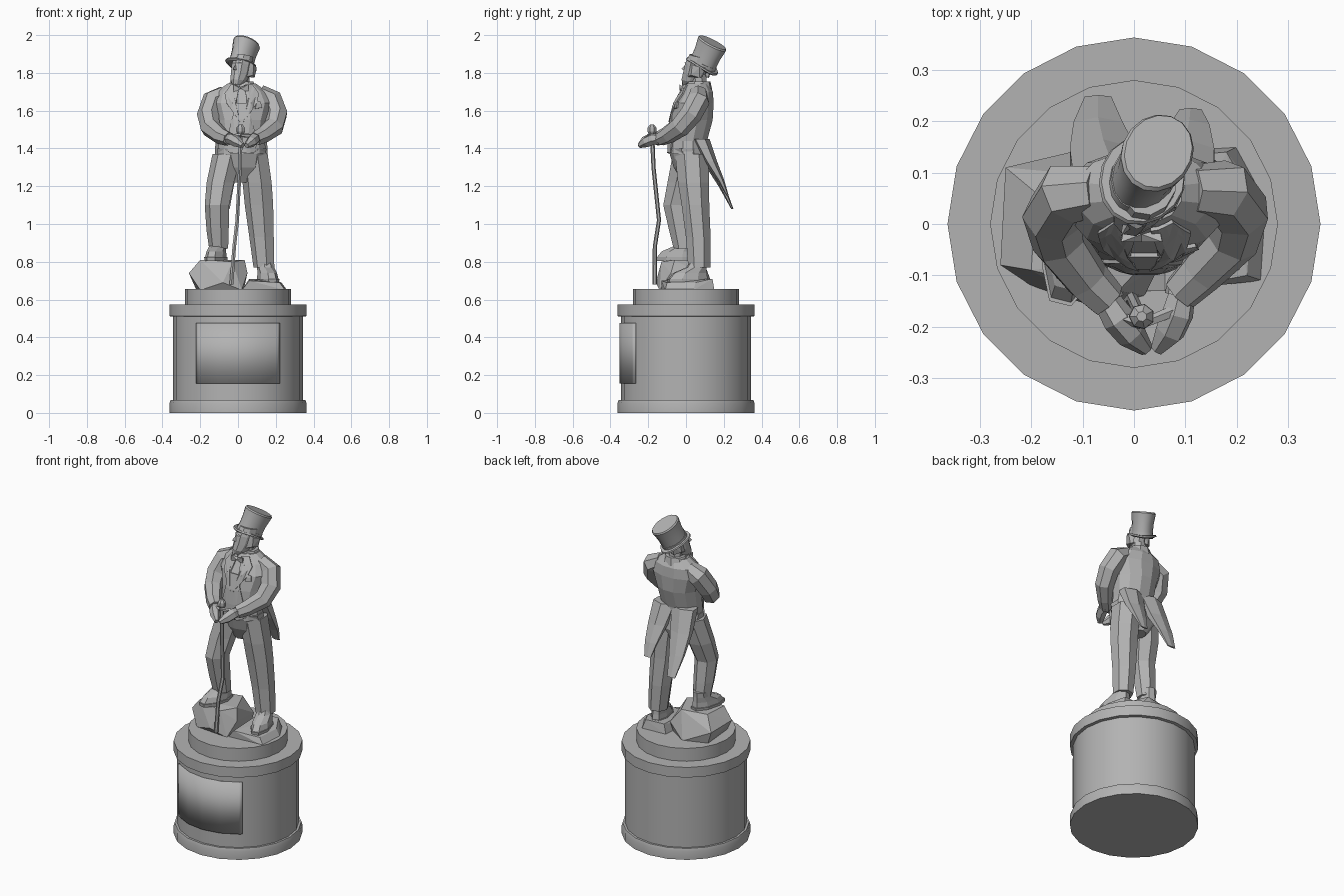
import bpy
import bmesh
from math import sin, cos, pi, radians
from mathutils import Matrix, Vector
from mathutils.bvhtree import BVHTree

default_cube = bpy.data.objects.get("Cube")
if default_cube:
    bpy.data.objects.remove(default_cube, do_unlink=True)

# One weathered stone colour for the whole monument
stone = bpy.data.materials.new("grey stone")
stone.use_nodes = True
stone_colour = (0.45, 0.45, 0.45, 1)
stone.diffuse_color = stone_colour
stone.node_tree.nodes["Principled BSDF"].inputs["Base Color"].default_value = stone_colour


def finish(name, bm, smooth=False):
    """Turn a bmesh into a named stone object."""
    bmesh.ops.recalc_face_normals(bm, faces=bm.faces[:])
    mesh = bpy.data.meshes.new(name)
    bm.to_mesh(mesh)
    bm.free()
    mesh.materials.append(stone)
    obj = bpy.data.objects.new(name, mesh)
    bpy.context.collection.objects.link(obj)
    if smooth:
        bpy.ops.object.select_all(action="DESELECT")
        obj.select_set(True)
        bpy.context.view_layer.objects.active = obj
        bpy.ops.object.shade_smooth_by_angle(angle=radians(30))
    return obj


def loft(name, rings, sides=8, tube=False, frame=None, smooth=False, curl=0, offset=0.5):
    """Skin elliptical rings (x, y, z, rx, ry); a tube turns them along its path."""
    bm = bmesh.new()
    centres = [Vector(ring[:3]) for ring in rings]
    tangent = Vector((0, 0, 1))
    turn = Matrix.Identity(3)
    loops = []
    for i, ring in enumerate(rings):
        if tube:
            ahead = centres[min(i + 1, len(rings) - 1)] - centres[max(i - 1, 0)]
            ahead.normalize()
            turn = tangent.rotation_difference(ahead).to_matrix() @ turn
            tangent = ahead
        loop = []
        for k in range(sides):
            a = 2 * pi * (k + offset) / sides
            local = Vector((ring[3] * cos(a), ring[-1] * sin(a), curl * cos(a) ** 2))
            loop.append(bm.verts.new(centres[i] + turn @ local))
        loops.append(loop)
    for low, high in zip(loops, loops[1:]):
        for k in range(sides):
            n = (k + 1) % sides
            bm.faces.new((low[k], low[n], high[n], high[k]))
    bm.faces.new(loops[0][::-1])
    bm.faces.new(loops[-1])
    if frame:
        bm.transform(frame)
    return finish(name, bm, smooth)


def hull(name, points, frame=None):
    """Faceted solid around a few corner points."""
    bm = bmesh.new()
    for p in points:
        bm.verts.new(p)
    bmesh.ops.convex_hull(bm, input=bm.verts[:])
    if frame:
        bm.transform(frame)
    return finish(name, bm)


def cloth_plate(name, outline, body, lift=0.007):
    """Thin plate laid on the front of a body, outlined in x and z."""
    bm = bmesh.new()
    bm.faces.new([bm.verts.new((x, -1, z)) for x, z in outline])
    bmesh.ops.triangulate(bm, faces=bm.faces[:])
    bmesh.ops.subdivide_edges(bm, edges=bm.edges[:], cuts=2, use_grid_fill=True)
    for v in bm.verts:
        hit = body.ray_cast(v.co, Vector((0, 1, 0)))[0]
        v.co.y = (hit.y if hit else 0) - lift
    obj = finish(name, bm)
    solid = obj.modifiers.new("thickness", "SOLIDIFY")
    solid.thickness = 0.008
    solid.offset = 0
    return obj


# Pedestal: moulded drum with a smaller step on top
profile = [(0, .363), (.05, .363), (.068, .357), (.068, .344), (.51, .344),
           (.512, .363), (.575, .363), (.575, .28), (.655, .28)]
loft("pedestal", [(0, 0, z, r, r) for z, r in profile], sides=20, smooth=True, offset=0)

# Curved plaque on the pedestal front
bm = bmesh.new()
columns = []
for degrees in (-39, -36, -18, 0, 18, 36, 39):
    a = radians(degrees)
    columns.append([bm.verts.new((.353 * sin(a), -.353 * cos(a), z)) for z in (.155, .475)])
for a, b in zip(columns, columns[1:]):
    bm.faces.new((a[0], b[0], b[1], a[1]))
plaque = finish("plaque", bm, smooth=True)
backing = plaque.modifiers.new("thickness", "SOLIDIFY")
backing.thickness = 0.016

# Rocks under the feet
hull("large_rock", [(-.2, -.12, .65), (-.22, .1, .65), (-.08, .15, .65), (.03, .08, .65),
                    (.02, -.14, .65), (-.08, -.16, .69), (-.26, -.08, .74), (-.25, .11, .73),
                    (.05, -.08, .74), (.04, .1, .72), (-.2, -.09, .81), (-.19, .06, .81),
                    (-.03, -.13, .8), (.035, -.06, .81), (-.03, .09, .81)])
hull("small_rock", [(.02, -.13, .65), (.25, -.11, .65), (.26, .04, .65), (.2, .15, .65),
                    (.04, .14, .65), (.06, -.13, .7), (.22, -.1, .69), (.23, .05, .69),
                    (.18, .14, .71), (.06, .13, .71)])


# Shoes: long sole narrowing up to the ankle
def shoe(name, x, y, z, yaw):
    frame = Matrix.Translation((x, y, z)) @ Matrix.Rotation(radians(yaw), 4, "Z")
    loft(name + "_sole", [(0, -.03, 0, .055, .115), (0, -.03, .02, .057, .118)], frame=frame)
    loft(name, [(0, -.03, .02, .052, .11), (0, -.02, .05, .048, .095),
                (0, .015, .08, .045, .055), (0, .025, .11, .045, .045)], frame=frame)


shoe("right_shoe", -.11, -.02, .805, -14)
shoe("left_shoe", .15, .04, .69, 14)

# Trousers
loft("right_trouser_leg", [(-.1, -.015, .87, .053, .052), (-.105, -.03, .97, .062, .062),
                           (-.108, -.05, 1.1, .068, .072), (-.09, -.015, 1.22, .076, .085),
                           (-.055, .02, 1.37, .08, .092)], sides=7)
loft("left_trouser_leg", [(.14, .07, .77, .058, .06), (.128, .065, .93, .068, .067),
                          (.115, .05, 1.1, .079, .075), (.105, .04, 1.22, .081, .085),
                          (.085, .03, 1.37, .08, .09)], sides=7)
loft("trouser_seat", [(.015, .04, 1.22, .05, .06), (.017, .03, 1.3, .125, .095),
                      (.02, .005, 1.4, .138, .1)], sides=10)

# Coat body and fitted front pieces
coat = loft("coat_body", [(.02, .01, 1.37, .135, .105), (.02, .01, 1.44, .125, .105),
                          (.025, .03, 1.55, .135, .115), (.025, .045, 1.64, .165, .105),
                          (.02, .06, 1.7, .14, .085), (.02, .06, 1.745, .075, .06)], sides=12)
coat_surface = BVHTree.FromPolygons([v.co for v in coat.data.vertices],
                                    [p.vertices[:] for p in coat.data.polygons])
cloth_plate("waistcoat", [(-.05, 1.38), (.02, 1.375), (.09, 1.38), (.1, 1.44),
                          (.05, 1.64), (-.01, 1.64), (-.06, 1.44)], coat_surface, .004)
lapel = [(.012, 1.735), (.055, 1.738), (.09, 1.69), (.08, 1.64), (.01, 1.54), (.03, 1.64)]
for side, sign in (("left", 1), ("right", -1)):
    cloth_plate(side + "_lapel", [(.02 + sign * x, z) for x, z in lapel], coat_surface)
    hull(side + "_bow_tie", [(.015 + sign * x, y, z) for x, y, z in (
        (0, -.035, 1.715), (0, -.02, 1.725), (.04, -.035, 1.74),
        (.04, -.03, 1.695), (.035, -.01, 1.72))])
cloth_plate("pocket_square", [(.09, 1.61), (.125, 1.615), (.12, 1.645), (.1, 1.65)], coat_surface)
loft("collar", [(.02, .065, 1.71, .085, .075), (.022, .068, 1.755, .062, .062)], sides=9)

# Coat tails flaring out behind
loft("right_coat_tail", [(-.07, .245, 1.08, .03, .006), (-.07, .19, 1.2, .055, .018),
                         (-.06, .13, 1.32, .075, .035), (-.045, .075, 1.45, .085, .05)], sides=6)
loft("left_coat_tail", [(.11, .22, 1.15, .025, .006), (.108, .185, 1.23, .045, .018),
                        (.1, .13, 1.33, .065, .035), (.085, .075, 1.45, .08, .05)], sides=6)

# Sleeves, cuffs and hands folded over the cane
arms = {
    "right": [(-.07, .065, 1.685, .05), (-.13, .06, 1.655, .062), (-.158, .015, 1.575, .06),
              (-.145, -.035, 1.51, .055), (-.09, -.11, 1.465, .045), (-.05, -.15, 1.45, .038)],
    "left": [(.11, .065, 1.69, .05), (.175, .065, 1.655, .062), (.205, .025, 1.58, .06),
             (.19, -.03, 1.515, .055), (.13, -.095, 1.47, .045), (.09, -.135, 1.45, .038)],
}
hands = {
    "right": [(-.055, -.145, 1.45, .026), (-.03, -.185, 1.45, .032),
              (-.005, -.215, 1.435, .03), (.025, -.245, 1.415, .014)],
    "left": [(.095, -.13, 1.45, .026), (.085, -.175, 1.45, .032),
             (.07, -.21, 1.435, .03), (.045, -.245, 1.415, .014)],
}
for side in arms:
    loft(side + "_sleeve", arms[side], sides=7, tube=True)
    loft(side + "_hand", hands[side], sides=6, tube=True)
    wrist = Vector(hands[side][0][:3])
    reach = Vector(hands[side][1][:3]) - wrist
    loft(side + "_cuff", [(*(wrist - reach * .2), .034), (*(wrist + reach * .25), .034)],
         sides=7, tube=True)
    thumb_root = wrist + reach * .8 + Vector((0, 0, .015))
    loft(side + "_thumb", [(*thumb_root, .012), (.015, -.195, 1.47, .01)], sides=5, tube=True)

# Slightly crooked cane with a knob
loft("cane", [(-.035, -.165, .68, .012), (-.02, -.165, .88, .011), (-.004, -.143, 1.02, .011),
              (.01, -.172, 1.3, .011), (.015, -.18, 1.48, .012)], sides=6, tube=True)
loft("cane_knob", [(.015, -.18, 1.47, .014), (.015, -.18, 1.49, .025),
                   (.015, -.18, 1.51, .024), (.015, -.18, 1.527, .01)], sides=7)

# Head turned to its right and tipped back
yaw = Matrix.Rotation(radians(-30), 4, "Z")
head_frame = Matrix.Translation((.02, .055, 1.81)) @ yaw @ Matrix.Rotation(radians(-12), 4, "X")
loft("neck", [(.02, .07, 1.7, .045, .045), (.022, .065, 1.79, .042, .045)])
loft("head", [(0, -.04, -.085, .022, .025), (0, -.025, -.06, .042, .05),
              (0, -.01, -.02, .05, .063), (0, -.005, .03, .053, .066),
              (0, .005, .08, .05, .06)], sides=10, frame=head_frame)
hull("nose", [(0, -.068, .025), (-.012, -.06, -.012), (.012, -.06, -.012),
              (0, -.092, -.008), (0, -.05, 0)], head_frame)
hull("chin_beard", [(-.025, -.05, -.045), (.025, -.05, -.045), (0, -.075, -.05),
                    (0, -.07, -.095), (-.018, -.03, -.085), (.018, -.03, -.085)], head_frame)
hull("brow", [(-.035, -.05, .035), (.035, -.05, .035), (-.02, -.071, .028), (.02, -.071, .028),
              (0, -.055, .045)], head_frame)
for side, sign in (("left", 1), ("right", -1)):
    hull(side + "_side_hair", [(sign * x, y, z) for x, y, z in (
        (.045, -.02, .05), (.045, -.02, -.035), (.065, .005, .035), (.066, .01, -.02),
        (.06, .05, .03), (.05, .055, -.025), (.03, .07, .03), (.03, .06, -.02))], head_frame)

# Tall hat leaning back, with a curled brim
hat_frame = Matrix.Translation((.013, .082, 1.832)) @ yaw @ Matrix.Rotation(radians(-28), 4, "X")
loft("hat_brim", [(0, 0, -.006, .072, .088), (0, 0, 0, .083, .097), (0, 0, .008, .08, .094)],
     sides=16, frame=hat_frame, smooth=True, curl=.014)
loft("hat_band", [(0, 0, 0, .063, .079), (0, 0, .03, .063, .079)],
     sides=16, frame=hat_frame, smooth=True)
loft("hat_crown", [(0, 0, 0, .06, .076), (0, 0, .08, .061, .078), (0, 0, .138, .069, .087),
                   (0, 0, .146, .064, .082)], sides=16, frame=hat_frame, smooth=True)
